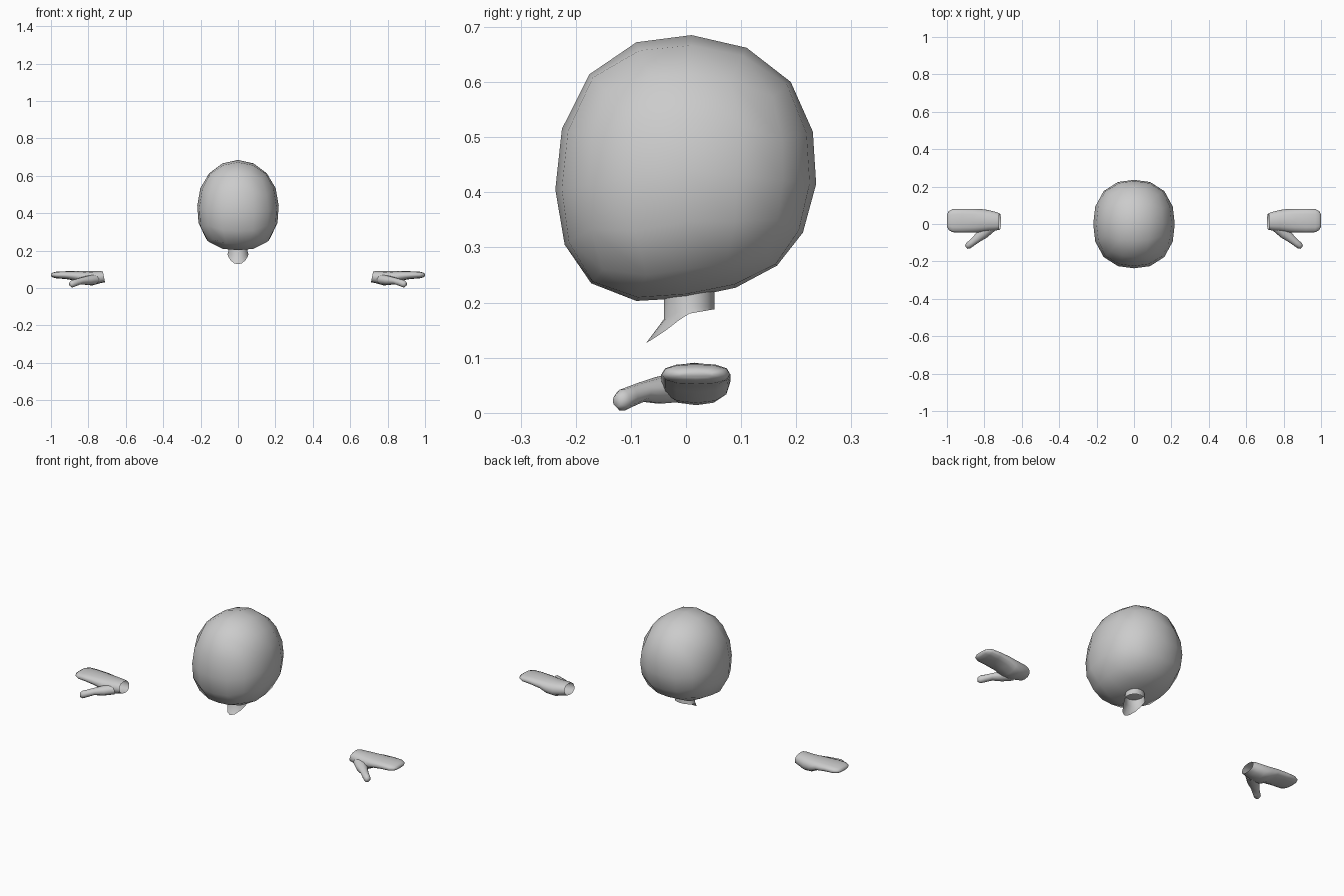
import bpy, bmesh
from math import sin, cos, tan, pi, atan2, copysign
from mathutils import Vector

if "Cube" in bpy.data.objects:
    bpy.data.objects.remove(bpy.data.objects["Cube"])


def finish(bm, name, mirror=False):
    bmesh.ops.recalc_face_normals(bm, faces=bm.faces)
    me = bpy.data.meshes.new(name)
    bm.to_mesh(me)
    bm.free()
    me.polygons.foreach_set("use_smooth", [True] * len(me.polygons))
    ob = bpy.data.objects.new(name, me)
    bpy.context.collection.objects.link(ob)
    if mirror:
        ob.modifiers.new("mirror", "MIRROR").use_mirror_merge = False
    return ob


def loft(bm, rings, cap=False):
    rows = [[bm.verts.new(p) for p in r] for r in rings]
    n = len(rows[0])
    for a, b in zip(rows, rows[1:]):
        for i in range(n):
            j = (i + 1) % n
            bm.faces.new((a[i], a[j], b[j], b[i]))
    if cap:
        bm.faces.new(rows[-1])


def oval(c, u, v, ru, rv, n=12, p=2.4):
    out = []
    for i in range(n):
        a = 2 * pi * i / n
        x, y = (copysign(abs(t) ** (2 / p), t) for t in (cos(a), sin(a)))
        out.append(Vector(c) + Vector(u) * x * ru + Vector(v) * y * rv)
    return out


# Head: rounded quad sphere whose side outline follows a 16-point profile
profile = [(.236, .415), (.23, .51), (.19, .6), (.11, .662), (.01, .685),
           (-.09, .672), (-.175, .614), (-.225, .515), (-.237, .405),
           (-.22, .305), (-.172, .235), (-.09, .203), (0, .208),
           (.09, .227), (.165, .267), (.212, .327)]
mid = Vector((0, .44))


def head_point(co):
    d = Vector([tan(c * pi / 4) for c in co]).normalized()
    th = atan2(d.z, d.y)
    t = (th / (2 * pi) * 16) % 16
    k = int(t + 1e-5)
    q = Vector(profile[k % 16]).lerp(Vector(profile[(k + 1) % 16]), max(0, t - k))
    p = 2.35 - .35 * sin(th)
    r = (d.y ** 2 + d.z ** 2) ** .5
    m = (abs(d.x) ** p + r ** p) ** (1 / p)
    yz = mid + (q - mid) * (r / m)
    return Vector((.218 * d.x / m, yz.x, yz.y))


bm = bmesh.new()
bmesh.ops.create_cube(bm, size=2)
bmesh.ops.subdivide_edges(bm, edges=bm.edges[:], cuts=3, use_grid_fill=True)
for v in bm.verts:
    v.co = head_point(v.co)
finish(bm, "head")

# Neck: open tube with a pointed flap at the front
bm = bmesh.new()
top, middle, hem = [], [], []
for i in range(16):
    a = 2 * pi * i / 16
    x, y = sin(a), cos(a)
    f = max(0, -y)
    top.append((.048 * x, .006 + .046 * y, .222))
    middle.append((.052 * x, .006 + .046 * y, .193 - .023 * f))
    hem.append((.056 * x, .006 + .046 * y - .032 * f ** 3,
                .18 + .008 * max(0, y) - .053 * f ** 1.5))
loft(bm, [top, middle, hem])
finish(bm, "neck")

# Mitten hands: x, height centre, half width, half thickness; open at wrist
X, Y, Z = (1, 0, 0), (0, 1, 0), (0, 0, 1)
stations = [(.717, .013, .06, .043, .029), (.74, .015, .058, .05, .033),
            (.78, .018, .052, .057, .038), (.82, .018, .054, .062, .036),
            (.86, .018, .064, .063, .026), (.92, .018, .069, .063, .021),
            (.97, .018, .07, .062, .018), (.99, .018, .07, .051, .013),
            (1.0, .018, .07, .033, .006)]
bm = bmesh.new()
loft(bm, [oval((x, y, z), Y, (.2 if i == 0 else 0, 0, 1), ry, rz)
          for i, (x, y, z, ry, rz) in enumerate(stations)], cap=True)
finish(bm, "mitten_hand", mirror=True)

# Thumbs
thumb = [(.765, -.01, .047, .034, .028), (.805, -.048, .041, .031, .025),
         (.842, -.08, .038, .022, .018), (.868, -.102, .029, .019, .019),
         (.887, -.116, .023, .018, .02), (.897, -.125, .022, .01, .011)]
bm = bmesh.new()
loft(bm, [oval((x, y, z), (.63, .775, 0), Z, ru, rv, n=10, p=2)
          for x, y, z, ru, rv in thumb], cap=True)
finish(bm, "thumb", mirror=True)
